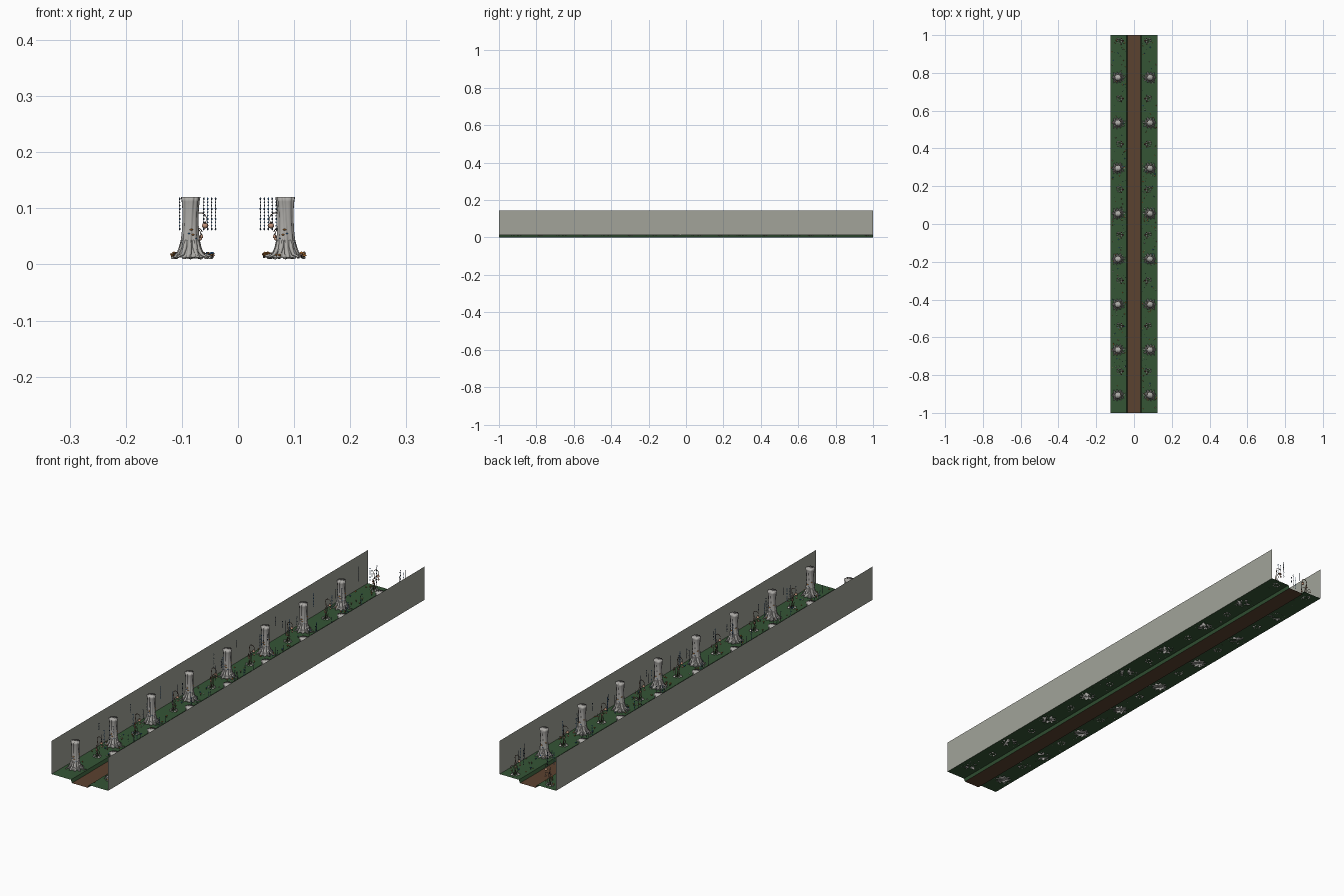
import bpy, bmesh, math, random
from mathutils import Vector, Matrix

if "Cube" in bpy.data.objects:
    bpy.data.objects.remove(bpy.data.objects["Cube"])

random.seed(4)
GROUND = 0.012


def mat(name, col):
    m = bpy.data.materials.new(name)
    m.diffuse_color = (*col, 1)
    m.use_nodes = True
    m.node_tree.nodes["Principled BSDF"].inputs["Base Color"].default_value = m.diffuse_color
    return m


GRASS = mat("grass green", (0.035, 0.090, 0.036))
EARTH = mat("path brown", (0.105, 0.054, 0.029))
WALL = mat("wall grey", (0.36, 0.37, 0.32))
BARK = mat("bark grey", (0.42, 0.41, 0.39))
NAVY = mat("bead dark blue", (0.03, 0.06, 0.11))
BLUE = mat("bright blue", (0.04, 0.19, 0.48))
ORANGE = mat("orange", (0.62, 0.24, 0.05))
PEACH = mat("lantern peach", (0.55, 0.30, 0.20))
PALE = mat("pale stone", (0.55, 0.54, 0.50))
STEM = mat("stem brown", (0.16, 0.11, 0.08))


def finish(bm, name, mats, smooth=True, flip=False):
    if flip:
        bmesh.ops.scale(bm, vec=(-1, 1, 1), verts=bm.verts)
        bmesh.ops.reverse_faces(bm, faces=bm.faces)
    me = bpy.data.meshes.new(name)
    bm.to_mesh(me)
    bm.free()
    for m in mats:
        me.materials.append(m)
    for p in me.polygons:
        p.use_smooth = smooth
    return me


def place(name, me, loc=(0, 0, 0), rot=0):
    ob = bpy.data.objects.new(name, me)
    ob.location = loc
    ob.rotation_euler.z = rot
    bpy.context.collection.objects.link(ob)
    return ob


def skin(bm, rings, mi=0):
    """Bridge rings of points into a closed tube."""
    vs = [[bm.verts.new(p) for p in r] for r in rings]
    n = len(vs[0])
    fs = [bm.faces.new((a[i], a[(i + 1) % n], b[(i + 1) % n], b[i]))
          for a, b in zip(vs, vs[1:]) for i in range(n)]
    fs += [bm.faces.new(vs[0][::-1]), bm.faces.new(vs[-1])]
    for f in fs:
        f.material_index = mi


def tube(bm, pts, r0, r1, mi=0, sides=6):
    pts = [Vector(p) for p in pts]
    rings = []
    for i, p in enumerate(pts):
        d = pts[min(i + 1, len(pts) - 1)] - pts[max(i - 1, 0)]
        q = d.to_track_quat('Z', 'Y').to_matrix()
        r = r0 + (r1 - r0) * i / (len(pts) - 1)
        rings.append([p + q @ Vector((r * math.cos(a), r * math.sin(a), 0))
                      for a in (math.tau * k / sides for k in range(sides))])
    skin(bm, rings, mi)


def ball(bm, loc, r, mi=0, sz=1.0, seg=8, rings=6):
    m = Matrix.Translation(loc) @ Matrix.Diagonal((r, r, r * sz, 1))
    res = bmesh.ops.create_uvsphere(bm, u_segments=seg, v_segments=rings, radius=1, matrix=m)
    for f in {f for v in res["verts"] for f in v.link_faces}:
        f.material_index = mi


# ground: two raised banks sloping down to a sunken path
def strip(name, profile, m):
    bm = bmesh.new()
    a, b = [[bm.verts.new((x, y, z)) for x, z in profile] for y in (-1, 1)]
    for i in range(len(profile) - 1):
        bm.faces.new((a[i], a[i + 1], b[i + 1], b[i]))
    place(name, finish(bm, name, [m], False))


strip("path", [(-0.035, 0), (0.035, 0)], EARTH)
strip("left_bank", [(-0.125, GROUND), (-0.04, GROUND), (-0.035, 0)], GRASS)
strip("right_bank", [(0.035, 0), (0.04, GROUND), (0.125, GROUND)], GRASS)
strip("left_wall", [(-0.125, 0.145), (-0.125, GROUND)], WALL)
strip("right_wall", [(0.125, GROUND), (0.125, 0.145)], WALL)


# tree: fluted trunk, spreading roots, shelf mushrooms (built for the right side)
def tree(flip):
    bm = bmesh.new()
    prof = [(0.0, 0.026), (0.004, 0.0235), (0.010, 0.0205), (0.018, 0.0180), (0.030, 0.0158),
            (0.048, 0.0142), (0.068, 0.0136), (0.086, 0.0140), (0.100, 0.0152), (0.108, 0.0168)]
    n = 54
    rings = []
    for z, r in prof:
        k = max(0, 1 - z / 0.035)
        ring = []
        for i in range(n):
            a = math.tau * i / n
            t = a + 4 * z
            rr = r * (1 + 0.06 * math.cos(9 * t) + 0.035 * math.cos(14 * t + 1)
                      + 0.16 * k * math.cos(9 * t))
            ring.append((rr * math.cos(a), rr * math.sin(a), z))
        rings.append(ring)
    skin(bm, rings)
    for i in range(11):
        a = math.tau * (i + 0.3) / 11
        length = 0.030 + 0.006 * math.sin(i * 2.3)
        if i == 5:
            length = 0.041
        path = [(0.012, 0.030, 0), (0.017, 0.015, 0.05), (0.023, 0.006, 0.02),
                (0.7 * length + 0.006, 0.003, 0.12), (length, 0.0005, 0.2 * math.sin(i))]
        tube(bm, [(r * math.cos(a + d), r * math.sin(a + d), z) for r, z, d in path],
             0.0046, 0.0014)
    for a, z, r, m in [(-1.7, 0.050, 0.0032, 1), (-1.9, 0.041, 0.0026, 1), (-1.4, 0.043, 0.0022, 2),
                       (-2.3, 0.034, 0.0026, 2), (2.6, 0.056, 0.003, 1), (1.5, 0.046, 0.003, 1),
                       (1.9, 0.038, 0.0024, 2)]:
        ball(bm, (0.0148 * math.cos(a), 0.0148 * math.sin(a), z), r, m, 0.5)
    return finish(bm, "tree", [BARK, ORANGE, BLUE], True, flip)


# curling plant: hooked stems carrying hanging lanterns, stones at the foot
def curl_plant(flip):
    bm = bmesh.new()

    def hook(x, y, h, reach, ang, r, bulb):
        c, s = math.cos(ang), math.sin(ang)
        pts = [(0, 0), (0.004, h * 0.3), (0.003, h * 0.6)]
        top = h - reach / 2
        for k in range(9):
            t = math.pi * (1 - k * 0.155)
            pts.append((reach / 2 + reach / 2 * math.cos(t), top + reach / 2 * math.sin(t)))
        tube(bm, [(x + u * c, y + u * s, w) for u, w in pts], r, r * 0.5, 0)
        u, w = pts[-1]
        px, py = x + u * c, y + u * s
        ball(bm, (px, py, w - bulb * 0.8), bulb, 1, 0.9, 12, 8)
        ball(bm, (px, py, w + bulb * 0.1), bulb * 0.6, 0, 0.5)

    hook(0.006, 0, 0.080, 0.022, math.pi, 0.0015, 0.0055)
    hook(0.004, 0.006, 0.052, 0.014, 2.6, 0.0012, 0.0036)
    hook(0.004, -0.006, 0.050, 0.016, -2.2, 0.0012, 0.0036)
    hook(0.009, 0.004, 0.036, 0.011, 0.6, 0.001, 0.0028)
    for i in range(7):
        a = i * 0.9
        ball(bm, (0.005 + 0.012 * math.cos(a), 0.013 * math.sin(a), 0.001),
             0.004 + 0.0012 * math.sin(i * 2), 2, 0.8, 7, 5)
    return finish(bm, "curl_plant", [STEM, PEACH, PALE], True, flip)


# hanging strand: thin cord threaded with beads
def strand(length, bead_mat):
    bm = bmesh.new()
    tube(bm, [(0, 0, 0), (0, 0, -length)], 0.0004, 0.0004, 0, 4)
    for k in range(int(length / 0.006) + 1):
        ball(bm, (0, 0, -0.006 * k), 0.0014 if k % 3 else 0.0018, 1, 1.3, 6, 4)
    return finish(bm, "bead_strand", [STEM, bead_mat])


trees = {1: tree(False), -1: tree(True)}
curls = {1: curl_plant(False), -1: curl_plant(True)}
strands = [strand(l, m) for l, m in [(0.057, NAVY), (0.050, BLUE), (0.036, NAVY), (0.028, NAVY)]]

for side, label in ((-1, "left"), (1, "right")):
    for i in range(8):
        y = 0.775 - 0.2403 * i
        place(f"{label}_tree", trees[side], (side * 0.085, y, GROUND))
        yc = (0.97 if i == 0 else 0.906 - 0.2408 * i)
        place(f"{label}_curl_plant", curls[side], (side * 0.072, yc, GROUND))
        for k, x in enumerate((0.040, 0.047, 0.054, 0.061, 0.068)):
            if side < 0 and k == 4:
                x = 0.104
            dy = random.uniform(-0.07, 0.07)
            place(f"{label}_bead_strand", strands[(k * 3 + i) % 4],
                  (side * x, max(-0.99, min(0.99, yc + dy)), 0.117))


# ground flowers and pebbles scattered over each bank
def scatter(name, lo, hi, side):
    bm = bmesh.new()
    for i in range(110):
        x = side * random.uniform(lo, hi)
        y = random.uniform(-0.985, 0.985)
        m = random.choice((1, 1, 2, 3, 4))
        if m == 4:
            ball(bm, (x, y, GROUND), random.uniform(0.002, 0.004), 4, 0.7, 7, 5)
            continue
        h = random.uniform(0.004, 0.009)
        tube(bm, [(x, y, GROUND), (x, y, GROUND + h)], 0.0007, 0.0005, 0, 4)
        ball(bm, (x, y, GROUND + h), random.uniform(0.0022, 0.0036), m, 0.6, 7, 5)
    place(name, finish(bm, name, [STEM, ORANGE, BLUE, PEACH, PALE]))


scatter("left_flowers", 0.044, 0.119, -1)
scatter("right_flowers", 0.044, 0.119, 1)
